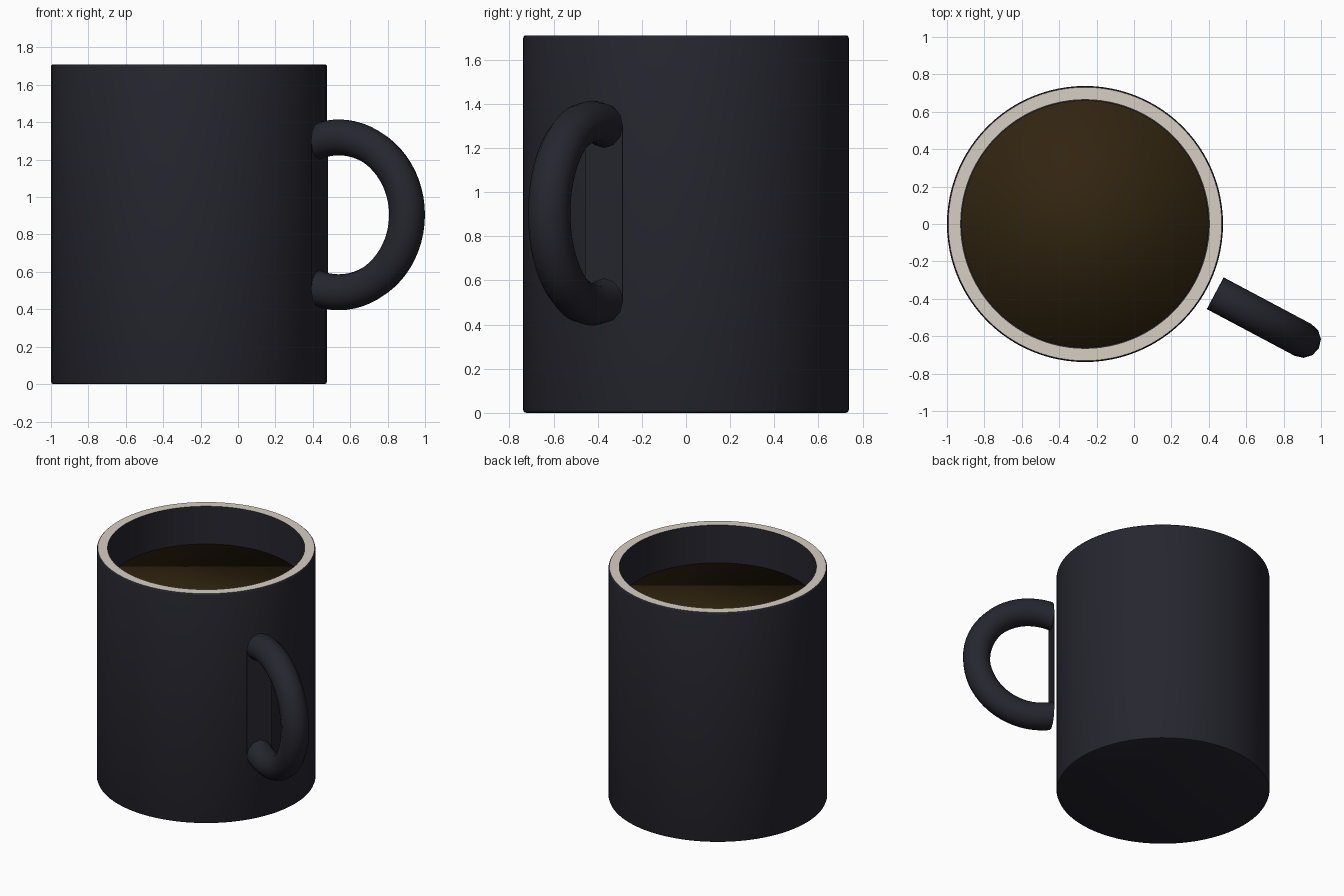
import bpy, bmesh
from math import radians, sqrt
from mathutils import Matrix, Vector

if "Cube" in bpy.data.objects:
    bpy.data.objects.remove(bpy.data.objects["Cube"], do_unlink=True)

HEIGHT, OUTER, INNER, FLOOR = 1.71, 0.738, 0.665, 0.08
CENTRE = Matrix.Translation((-0.262, 0, 0))
SEGMENTS = 96


def material(name, colour):
    mat = bpy.data.materials.new(name)
    mat.use_nodes = True
    mat.diffuse_color = (*colour, 1)
    mat.node_tree.nodes["Principled BSDF"].inputs["Base Color"].default_value = (*colour, 1)
    return mat


glaze = material("dark glaze", (0.019, 0.019, 0.028))
cream = material("cream rim", (0.68, 0.62, 0.54))
brown = material("coffee brown", (0.031, 0.018, 0.005))


def finish(bm, name, mats, angle=None):
    """Turn a bmesh into a shaded object; no angle means smooth everywhere."""
    bmesh.ops.recalc_face_normals(bm, faces=bm.faces)
    mesh = bpy.data.meshes.new(name)
    bm.to_mesh(mesh)
    bm.free()
    for mat in mats:
        mesh.materials.append(mat)
    obj = bpy.data.objects.new(name, mesh)
    bpy.context.collection.objects.link(obj)
    bpy.ops.object.select_all(action='DESELECT')
    obj.select_set(True)
    bpy.context.view_layer.objects.active = obj
    if angle is None:
        bpy.ops.object.shade_smooth()
    else:
        bpy.ops.object.shade_smooth_by_angle(angle=radians(angle))
    return obj


# Mug body: one lathed profile with softened edges
profile = [(0, 0), (OUTER - 0.014, 0), (OUTER - 0.004, 0.004), (OUTER, 0.014),
           (OUTER, HEIGHT - 0.014), (OUTER - 0.002, HEIGHT - 0.005), (OUTER - 0.007, HEIGHT),
           (INNER, HEIGHT), (INNER, FLOOR), (0, FLOOR)]
bm = bmesh.new()
verts = [bm.verts.new((r, 0, z)) for r, z in profile]
edges = [bm.edges.new(pair) for pair in zip(verts, verts[1:])]
bmesh.ops.spin(bm, geom=verts + edges, cent=(0, 0, 0), axis=(0, 0, 1),
               angle=radians(360), steps=SEGMENTS, use_merge=True)
bmesh.ops.remove_doubles(bm, verts=bm.verts, dist=0.0005)
# Flat top of the rim is cream
for face in bm.faces:
    if min(v.co.z for v in face.verts) > HEIGHT - 0.001:
        face.material_index = 1
bm.transform(CENTRE)
finish(bm, "mug_body", [glaze, cream], 30)

# Coffee: fully smooth capped cylinder just inside the wall
LEVEL, BOTTOM = 1.43, 0.1
bm = bmesh.new()
bmesh.ops.create_cone(bm, cap_ends=True, segments=SEGMENTS, radius1=INNER - 0.004,
                      radius2=INNER - 0.004, depth=LEVEL - BOTTOM)
bm.transform(CENTRE @ Matrix.Translation((0, 0, (LEVEL + BOTTOM) / 2)))
finish(bm, "coffee", [brown])

# Handle: ring cut off flat just outside the wall, turned towards the front left
RING, TUBE, RING_X, RING_Z, CUT_X = 0.414, 0.096, 0.906, 0.905, 0.79
PLACE = CENTRE @ Matrix.Rotation(radians(-28), 4, 'Z')
bm = bmesh.new()
bmesh.ops.create_circle(bm, segments=12, radius=TUBE,
                        matrix=Matrix.Translation((RING, 0, 0)))
bmesh.ops.spin(bm, geom=bm.verts[:] + bm.edges[:], cent=(0, 0, 0), axis=(0, 1, 0),
               angle=radians(360), steps=64, use_merge=True)
bmesh.ops.remove_doubles(bm, verts=bm.verts, dist=0.0005)
bm.transform(Matrix.Translation((RING_X, 0, RING_Z)))
bmesh.ops.bisect_plane(bm, geom=bm.verts[:] + bm.edges[:] + bm.faces[:],
                       plane_co=Vector((CUT_X, 0, 0)), plane_no=Vector((1, 0, 0)),
                       clear_inner=True)
bmesh.ops.holes_fill(bm, edges=[e for e in bm.edges if e.is_boundary], sides=0)
bm.transform(PLACE)
finish(bm, "handle", [glaze], 40)

# Thin plate joining the two cut ends of the handle
half = sqrt(RING ** 2 - (RING_X - CUT_X) ** 2)
bm = bmesh.new()
bmesh.ops.create_cube(bm, size=1, matrix=PLACE @ Matrix.Translation((CUT_X, 0, RING_Z))
                      @ Matrix.Diagonal((0.003, 2 * TUBE, 2 * half, 1)))
finish(bm, "handle_plate", [glaze], 30)
